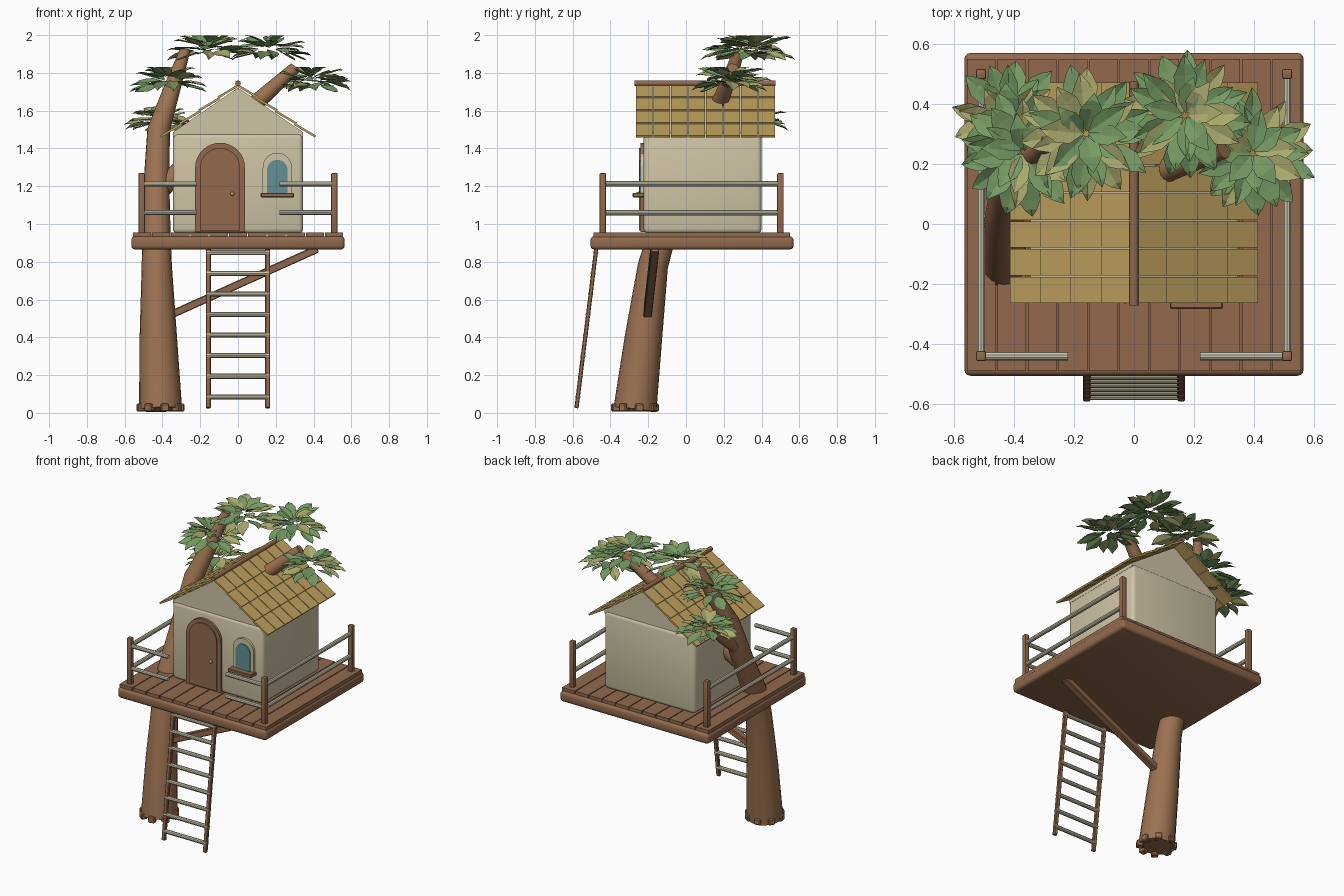
import bpy, bmesh, math, random
from mathutils import Vector, Matrix

if "Cube" in bpy.data.objects:
    bpy.data.objects.remove(bpy.data.objects["Cube"])

random.seed(4)


def material(name, r, g, b):
    lin = [((c / 255 + 0.055) / 1.055) ** 2.4 for c in (r, g, b)]
    m = bpy.data.materials.new(name)
    m.diffuse_color = (*lin, 1)
    m.use_nodes = True
    m.node_tree.nodes["Principled BSDF"].inputs["Base Color"].default_value = m.diffuse_color
    return m


WOOD = material("plank brown", 146, 105, 77)
BARK = material("bark brown", 156, 113, 81)
CREAM = material("wall cream", 207, 196, 166)
PALE = material("pale rail wood", 205, 199, 174)
STRAW = material("shingle straw", 190, 160, 94)
GREEN = material("leaf green", 118, 154, 99)
OLIVE = material("leaf olive", 170, 170, 110)
GLASS = material("window teal", 98, 143, 146)
BRASS = material("knob brass", 190, 155, 85)


def finish(name, bm, *mats, smooth=True, fix=True):
    if fix:
        bmesh.ops.recalc_face_normals(bm, faces=bm.faces)
    me = bpy.data.meshes.new(name)
    bm.to_mesh(me)
    bm.free()
    ob = bpy.data.objects.new(name, me)
    bpy.context.collection.objects.link(ob)
    for m in mats:
        me.materials.append(m)
    if smooth:
        bpy.ops.object.select_all(action='DESELECT')
        ob.select_set(True)
        bpy.context.view_layer.objects.active = ob
        bpy.ops.object.shade_smooth_by_angle(angle=math.radians(35))
    return ob


def add_box(bm, center, size, rot=Matrix()):
    m = Matrix.Translation(center) @ rot @ Matrix.Diagonal((*size, 1))
    bmesh.ops.create_cube(bm, size=1, matrix=m)


def box(name, center, size, mat, bevel=0.0, segs=2, rot=Matrix()):
    bm = bmesh.new()
    add_box(bm, center, size, rot)
    if bevel:
        bmesh.ops.bevel(bm, geom=bm.edges[:], offset=bevel, segments=segs,
                        profile=0.5, affect='EDGES')
    return finish(name, bm, mat)


def add_tube(bm, points, radii, sides=16):
    pts = [Vector(p) for p in points]
    rings = []
    for i, (p, r) in enumerate(zip(pts, radii)):
        t = (pts[min(i + 1, len(pts) - 1)] - pts[max(i - 1, 0)]).normalized()
        ref = Vector((1, 0, 0)) if abs(t.x) < 0.8 else Vector((0, 0, 1))
        u = t.cross(ref).normalized()
        v = t.cross(u)
        rings.append([bm.verts.new(p + r * (math.cos(a) * u + math.sin(a) * v))
                      for a in (2 * math.pi * k / sides for k in range(sides))])
    for a, b in zip(rings, rings[1:]):
        for k in range(sides):
            n = (k + 1) % sides
            bm.faces.new((a[k], a[n], b[n], b[k]))
    bm.faces.new(rings[0])
    bm.faces.new(rings[-1])


def tube(name, points, radii, mat, sides=16):
    bm = bmesh.new()
    add_tube(bm, points, radii, sides)
    return finish(name, bm, mat)


def beam(name, a, b, w, h, mat):
    a, b = Vector(a), Vector(b)
    rot = (b - a).to_track_quat('X', 'Z').to_matrix().to_4x4()
    return box(name, (a + b) / 2, ((b - a).length, w, h), mat, 0.004, 1, rot)


def prism(name, outline, y0, y1, mat):
    """Extrude an (x, z) outline from y0 to y1."""
    bm = bmesh.new()
    f = bm.faces.new([bm.verts.new((x, y0, z)) for x, z in outline])
    ext = bmesh.ops.extrude_face_region(bm, geom=[f])
    verts = [v for v in ext["geom"] if isinstance(v, bmesh.types.BMVert)]
    bmesh.ops.translate(bm, verts=verts, vec=(0, y1 - y0, 0))
    return finish(name, bm, mat)


def arch(cx, half, z0, top, n=16):
    zc = top - half
    return [(cx - half, z0), (cx + half, z0)] + [
        (cx + half * math.cos(math.pi * k / n), zc + half * math.sin(math.pi * k / n))
        for k in range(n + 1)]


# Platform and deck planks
box("platform", (0, 0.032, 0.9), (1.13, 1.075, 0.07), WOOD, 0.02, 3)
bm = bmesh.new()
for i in range(11):
    add_box(bm, ((i - 5) * 0.1018, 0.03, 0.942), (0.096, 1.04, 0.028))
finish("deck_planks", bm, WOOD, smooth=False)

# Railing posts and rails
for s in (-1, 1):
    for y in (-0.44, 0.5):
        box("railing_post", (s * 0.51, y, 1.1), (0.034, 0.034, 0.34), WOOD, 0.007)
    for z in (1.06, 1.213):
        tube("side_rail", [(s * 0.51, -0.44, z), (s * 0.51, 0.5, z)], [0.014] * 2, PALE, 10)
        tube("front_rail", [(s * 0.51, -0.44, z), (s * 0.22, -0.44, z)], [0.014] * 2, PALE, 10)

# Ladder
foot, head = Vector((0, -0.58, 0.025)), Vector((0, -0.475, 0.87))
for s in (-1, 1):
    off = Vector((s * 0.157, 0, 0))
    beam("ladder_stile", foot + off, head + off, 0.026, 0.022, WOOD)
for i in range(8):
    p = foot.lerp(head, (0.06 + i * 0.109) / 0.845)
    tube("ladder_rung", [(-0.168, p.y, p.z), (0.168, p.y, p.z)], [0.014] * 2, PALE, 10)

# Trunk, root lumps, branches and brace
tube("trunk", [(-0.41, -0.27, 0.018), (-0.422, -0.225, 0.4), (-0.43, -0.175, 0.78),
               (-0.432, -0.125, 0.95), (-0.432, 0.0, 1.2), (-0.42, 0.12, 1.5),
               (-0.345, 0.22, 1.73), (-0.28, 0.28, 1.92)],
     [0.114, 0.099, 0.08, 0.075, 0.069, 0.06, 0.044, 0.028], BARK, 20)
for k in range(8):
    a = k * math.pi / 4 + 0.2
    box("root_lump", (-0.41 + 0.105 * math.cos(a), -0.27 + 0.105 * math.sin(a), 0.028),
        (0.042, 0.045, 0.042), BARK, 0.006, 1, Matrix.Rotation(a, 4, 'Z'))
tube("right_branch", [(-0.42, 0.0, 1.18), (-0.15, 0.1, 1.42), (0.1, 0.18, 1.645),
                      (0.3, 0.25, 1.825)], [0.055, 0.05, 0.045, 0.032], BARK)
tube("back_branch", [(-0.43, 0.05, 1.3), (-0.425, 0.2, 1.42), (-0.42, 0.34, 1.54)],
     [0.045, 0.036, 0.025], BARK)
beam("brace", (-0.37, -0.205, 0.513), (0.42, -0.165, 0.868), 0.045, 0.04, WOOD)

# House body and gable
box("house_walls", (0, 0.088, 1.215), (0.69, 0.624, 0.53), CREAM, 0.025, 3)
prism("gable", [(-0.345, 1.46), (0.345, 1.46), (0.345, 1.485), (0, 1.722), (-0.345, 1.485)],
      -0.215, 0.39, CREAM)

# Door
prism("door_frame", arch(-0.095, 0.132, 0.957, 1.43), -0.24, -0.2, WOOD)
prism("door_panel", arch(-0.095, 0.105, 0.965, 1.403), -0.248, -0.2, WOOD)
bm = bmesh.new()
bmesh.ops.create_uvsphere(bm, u_segments=12, v_segments=8, radius=0.011,
                          matrix=Matrix.Translation((-0.03, -0.254, 1.16)))
finish("door_knob", bm, BRASS)

# Window
prism("window_frame", arch(0.208, 0.077, 1.15, 1.377), -0.24, -0.2, CREAM)
prism("window_glass", arch(0.208, 0.055, 1.165, 1.34), -0.246, -0.2, GLASS)
box("window_sill", (0.208, -0.245, 1.153), (0.176, 0.075, 0.024), WOOD, 0.004, 1)

# Shingled roof: four courses of eight on each slope
slope = math.atan2(0.275, 0.405)
course = 0.4895 / 4
for s in (-1, 1):
    bm = bmesh.new()
    for j in range(4):
        d = (j + 0.5) * course
        rot = Matrix.Rotation(s * (slope - 0.06), 4, 'Y')
        for i in range(8):
            c = (s * d * math.cos(slope), -0.22 + i * 0.0925, 1.737 - d * math.sin(slope))
            add_box(bm, c, (course + 0.008, 0.087, 0.012), rot)
    finish("roof_shingles", bm, STRAW, smooth=False)
tube("ridge_pole", [(0, -0.272, 1.745), (0, 0.475, 1.745)], [0.015] * 2, WOOD, 12)


# Leaf clusters: rings of creased pointed leaves
def leaf_cluster(center, reach):
    bm = bmesh.new()
    shape = [(0.3, 0.42), (0.6, 0.46), (0.82, 0.25)]
    for count, start, length, tilt, lift in ((13, 0.30, 0.70, -8, -0.02),
                                             (11, 0.16, 0.72, 5, 0.005),
                                             (8, 0.03, 0.66, 20, 0.015)):
        for k in range(count):
            a = 2 * math.pi * (k + random.uniform(-0.3, 0.3)) / count
            ln = reach * length * random.uniform(0.85, 1.0)
            w = 0.076 * random.uniform(0.85, 1.15)
            m = (Matrix.Rotation(a, 4, 'Z')
                 @ Matrix.Translation((reach * start, 0, lift + random.uniform(-0.015, 0.015)))
                 @ Matrix.Rotation(-math.radians(tilt + random.uniform(-14, 14)), 4, 'Y')
                 @ Matrix.Rotation(random.uniform(-0.35, 0.35), 4, 'X'))

            def vert(x, y, z):
                p = m @ Vector((x, y, z))
                p.z = max(-0.066, min(0.066, p.z))
                return bm.verts.new(p + Vector(center))
            base, tip = vert(0, 0, 0), vert(ln, 0, -0.006)
            mid = [vert(ln * t, 0, 0) for t, _ in shape]
            olive = random.random() < 0.3
            for side in (-1, 1):
                edge = [vert(ln * t, side * w * h, 0.008) for t, h in shape]
                faces = [(base, edge[0], mid[0]), (mid[0], edge[0], edge[1], mid[1]),
                         (mid[1], edge[1], edge[2], mid[2]), (mid[2], edge[2], tip)]
                for f in faces:
                    face = bm.faces.new(f if side < 0 else f[::-1])
                    face.material_index = int(olive)
    finish("leaf_cluster", bm, GREEN, OLIVE, smooth=False, fix=False)


for c, r in (((-0.41, 0.345, 1.555), 0.215), ((-0.37, 0.24, 1.765), 0.23),
             ((-0.16, 0.3, 1.932), 0.24), ((0.17, 0.362, 1.932), 0.235),
             ((0.395, 0.235, 1.765), 0.225)):
    leaf_cluster(c, r)
